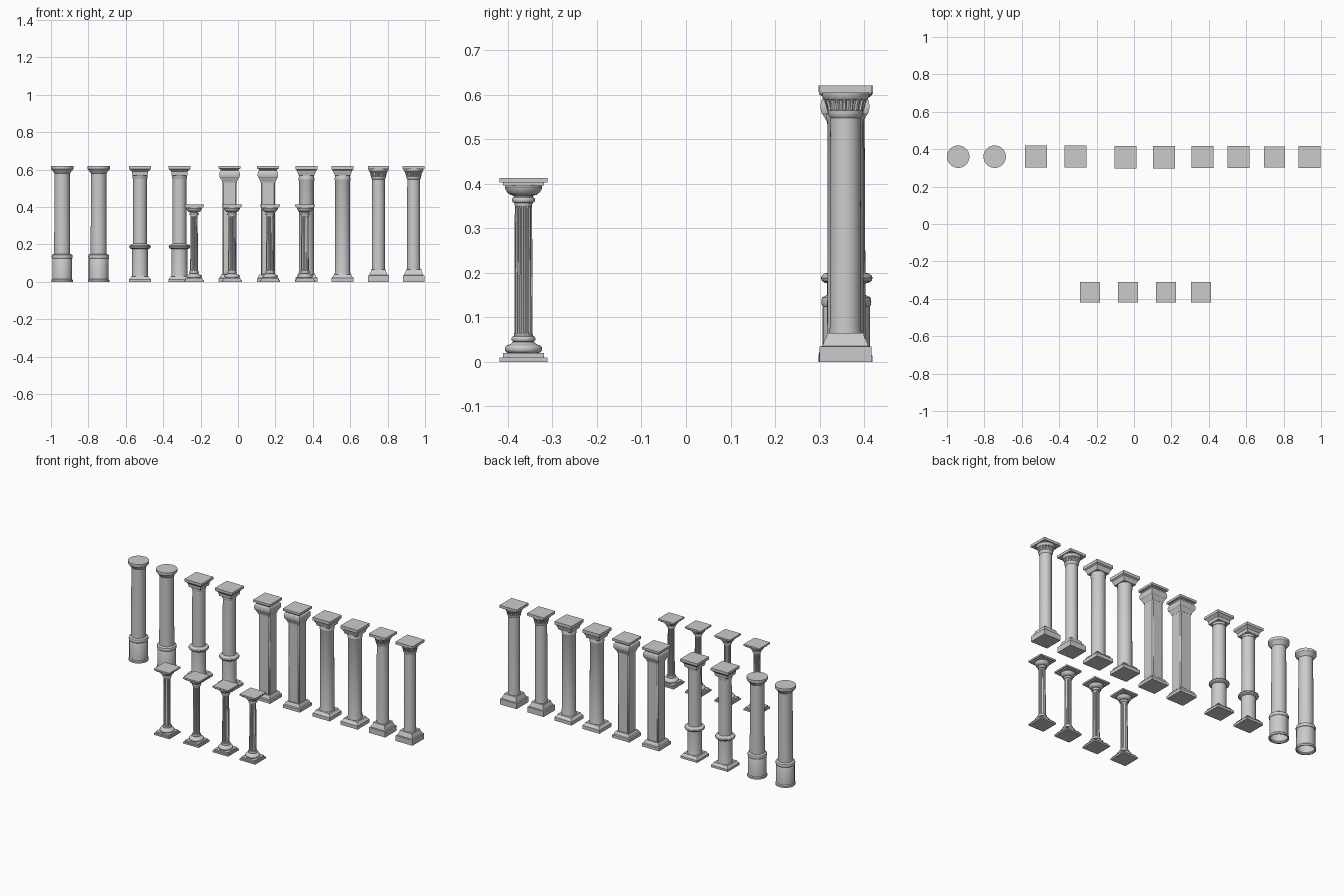
import bpy, bmesh, math

if "Cube" in bpy.data.objects:
    bpy.data.objects.remove(bpy.data.objects["Cube"])

SQ = math.sqrt(2)


def lathe(name, profile, loc, n=40, grooves=None, bottom=True, top=True):
    """Revolve (radius, z) pairs; grooves = (count, depth, z_low, z_high)."""
    bm = bmesh.new()
    rings = []
    off = math.pi / 4 if n == 4 else 0
    for r, z in profile:
        ring = []
        for i in range(n):
            a = off + 2 * math.pi * i / n
            rr = r * SQ if n == 4 else r
            if grooves and grooves[2] <= z <= grooves[3]:
                per = n // grooves[0]
                if (i % per) in range(1, per // 2 + 1):
                    rr -= grooves[1]
            ring.append(bm.verts.new((rr * math.cos(a), rr * math.sin(a), z)))
        rings.append(ring)
    for a, b in zip(rings, rings[1:]):
        for i in range(n):
            j = (i + 1) % n
            bm.faces.new((a[i], a[j], b[j], b[i]))
    if bottom:
        bm.faces.new(rings[0][::-1])
    if top:
        bm.faces.new(rings[-1])
    me = bpy.data.meshes.new(name)
    bm.to_mesh(me)
    bm.free()
    ob = bpy.data.objects.new(name, me)
    ob.location = (loc[0], loc[1], 0)
    bpy.context.collection.objects.link(ob)
    bpy.ops.object.select_all(action='DESELECT')
    ob.select_set(True)
    bpy.context.view_layer.objects.active = ob
    bpy.ops.object.shade_smooth_by_angle(angle=math.radians(32))
    return ob


def torus_profile(r, bulge, z0, z1, steps=6):
    """Half-round moulding swelling out from radius r."""
    return [(r + bulge * math.sin(math.pi * k / steps),
             (z0 + z1) / 2 - (z1 - z0) / 2 * math.cos(math.pi * k / steps))
            for k in range(steps + 1)]


# Plain round columns with a drum base, open underneath
def drum_column(x, y):
    prof = [(.050, 0), (.057, 0), (.057, .010), (.053, .015), (.053, .122)]
    prof += torus_profile(.052, .004, .124, .146)
    prof += [(.043, .150), (.041, .560), (.041, .580), (.046, .585), (.049, .592),
             (.056, .598), (.060, .604), (.060, .620)]
    lathe("drum_column", prof, (x, y), bottom=False)


# Round columns on square plinths with a ring low on the shaft
def ringed_column(x, y):
    lathe("ringed_plinth", [(.058, 0), (.058, .014), (.050, .022), (.046, .030)], (x, y), 4)
    prof = [(.044, .028), (.042, .036), (.042, .172)]
    prof += torus_profile(.042, .016, .176, .200)
    prof += [(.038, .204), (.037, .545)]
    prof += torus_profile(.037, .004, .553, .567)
    prof += [(.038, .570), (.040, .580), (.045, .592), (.049, .598)]
    lathe("ringed_shaft", prof, (x, y))
    lathe("ringed_capital", [(.042, .570), (.044, .590), (.051, .598), (.059, .604),
                             (.059, .620)], (x, y), 4)


# Square piers with bulging square capitals and chamfered corners
def square_pier(x, y):
    lathe("pier_base", [(.059, 0), (.059, .018), (.053, .022), (.050, .032),
                        (.043, .040)], (x, y), 4)
    shaft = lathe("pier_shaft", [(.038, .036), (.038, .545)], (x, y), 4)
    bev = shaft.modifiers.new("chamfer", 'BEVEL')
    bev.width = .006
    bev.segments = 1
    prof = [(.039, .530), (.041, .540), (.048, .552)]
    prof += torus_profile(.049, .006, .555, .592)
    prof += [(.047, .596), (.049, .602), (.059, .606), (.059, .620)]
    lathe("pier_capital", prof, (x, y), 4)


# Round columns with stepped square capitals
def stepped_column(x, y):
    lathe("stepped_base", [(.059, 0), (.059, .022), (.051, .028), (.046, .040)], (x, y), 4)
    lathe("stepped_shaft", [(.044, .036), (.041, .050), (.040, .540), (.043, .546),
                            (.043, .554), (.040, .560), (.041, .585)], (x, y))
    lathe("stepped_capital", [(.043, .568), (.045, .580), (.051, .590), (.051, .595),
                              (.059, .601), (.059, .620)], (x, y), 4)


# Round columns with a slotted bell capital
def bell_column(x, y, s):
    lathe("bell_plinth", [(s, 0), (s, .034), (s - .007, .036), (s - .010, .046),
                          (s - .015, .054), (s - .017, .065)], (x, y), 4)
    lathe("bell_shaft", [(.036, .062), (.035, .080), (.034, .555)], (x, y))
    lathe("bell_capital", [(.034, .548), (.038, .553), (.039, .558), (.0395, .564),
                           (.041, .565), (.043, .577), (.047, .588), (.048, .589),
                           (.053, .597), (.053, .605)],
          (x, y), 96, grooves=(16, .004, .5645, .5885))
    lathe("bell_abacus", [(s + .001, .604), (s + .001, .620)], (x, y), 4)


# Small fluted columns with moulded round bases and stepped slabs
def small_column(x, y):
    lathe("small_plinth", [(.054, 0), (.054, .010), (.046, .010), (.046, .020)], (x, y), 4)
    prof = torus_profile(.034, .008, .020, .038)
    prof += [(.029, .040), (.024, .044)]
    prof += torus_profile(.022, .005, .045, .058)
    lathe("small_base_mouldings", prof, (x, y))
    lathe("small_fluted_shaft", [(.021, .055), (.021, .062), (.0205, .066), (.0195, .345),
                                 (.0195, .350), (.020, .360)],
          (x, y), 72, grooves=(12, .003, .065, .347))
    prof = torus_profile(.021, .005, .357, .370)
    prof += [(.022, .373), (.030, .375), (.036, .380), (.041, .388), (.042, .393), (.040, .397)]
    lathe("small_capital_mouldings", prof, (x, y))
    lathe("small_abacus", [(.046, .396), (.046, .403), (.054, .403), (.054, .413)], (x, y), 4)


for x in (-.94, -.745):
    drum_column(x, .360)
for x in (-.524, -.313):
    ringed_column(x, .361)
for x in (-.045, .160):
    square_pier(x, .357)
for x in (.366, .559):
    stepped_column(x, .358)
for x, s in ((.751, .056), (.939, .058)):
    bell_column(x, .358, s)
for x in (-.235, -.032, .171, .358):
    small_column(x, -.365)
